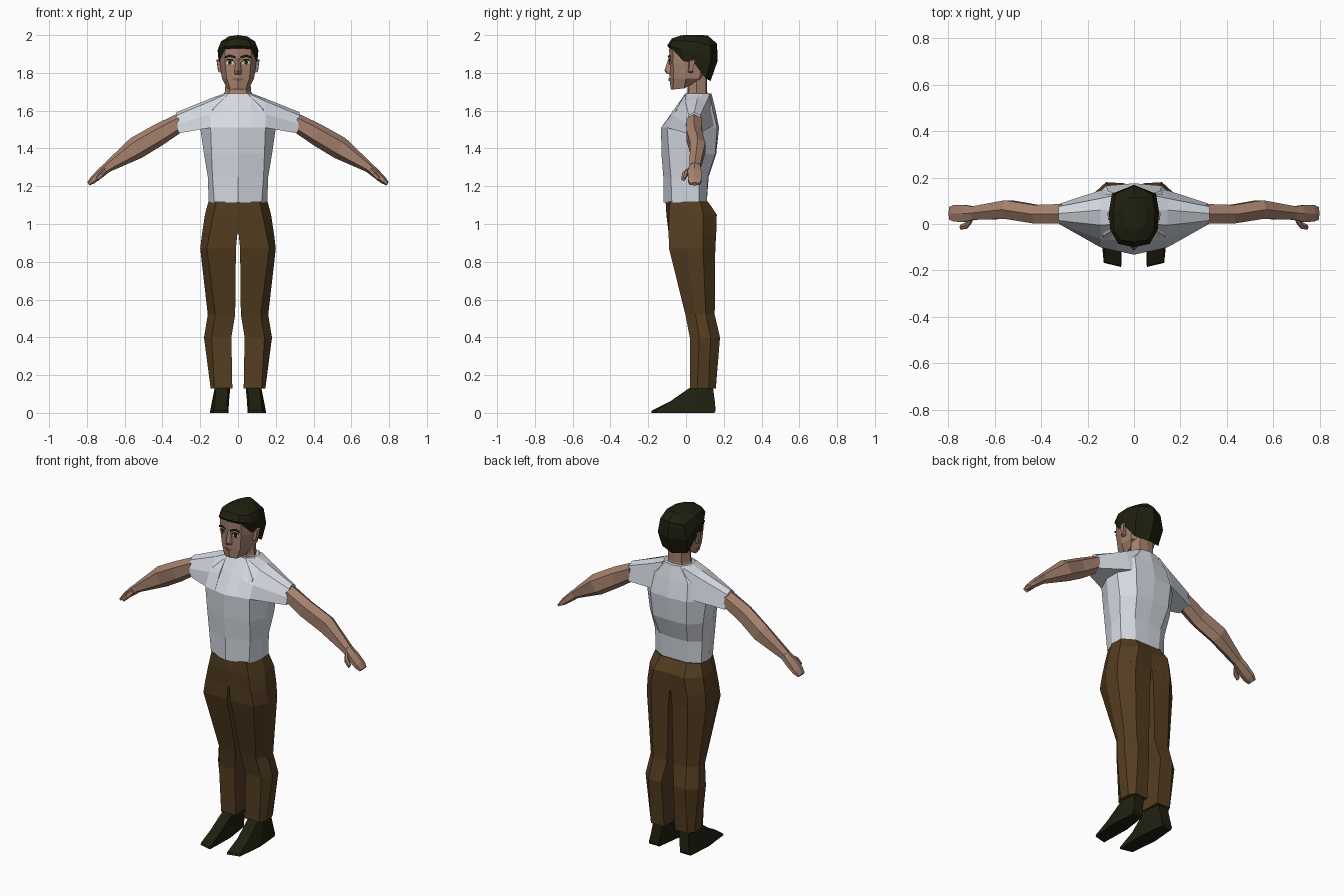
import bpy, bmesh, math


def material(name, rgb):
    m = bpy.data.materials.new(name)
    m.diffuse_color = (*rgb, 1)
    return m


SKIN = material("skin", (0.38, 0.22, 0.155))
LIP = material("lip", (0.24, 0.12, 0.085))
SHIRT = material("shirt_white", (0.66, 0.70, 0.76))
TROUSER = material("trouser_brown", (0.088, 0.047, 0.015))
DARK = material("hair_and_shoe_dark", (0.014, 0.014, 0.005))
WHITE = material("eye_white", (0.6, 0.62, 0.5))
PUPIL = material("pupil", (0.01, 0.012, 0.008))


def finish(name, bm, mat):
    """Turn a right-hand bmesh into a flat-shaded object mirrored in x."""
    bmesh.ops.recalc_face_normals(bm, faces=bm.faces)
    me = bpy.data.meshes.new(name)
    bm.to_mesh(me)
    bm.free()
    me.materials.append(mat)
    ob = bpy.data.objects.new(name, me)
    bpy.context.collection.objects.link(ob)
    mod = ob.modifiers.new("mirror", 'MIRROR')
    mod.use_clip = True
    mod.merge_threshold = 0.0005
    return ob


def loft(name, rings, mat, half=False, caps=True):
    """Skin a list of rings; half rings run from front centre to back centre."""
    bm = bmesh.new()
    rows = [[bm.verts.new(p) for p in r] for r in rings]
    n = len(rows[0])
    for a, b in zip(rows, rows[1:]):
        for i in range(n - 1 if half else n):
            j = (i + 1) % n
            bm.faces.new((a[i], a[j], b[j], b[i]))
    if caps:
        bm.faces.new(rows[0])
        bm.faces.new(rows[-1])
    ob = finish(name, bm, mat)
    if half:
        # make the open half point outwards
        bm = bmesh.new()
        bm.from_mesh(ob.data)
        side = max(bm.faces, key=lambda f: f.calc_center_median().x)
        if side.normal.x < 0:
            bmesh.ops.reverse_faces(bm, faces=bm.faces)
        bm.to_mesh(ob.data)
        bm.free()
    return ob


def level(z, *xy):
    return [(x, y, z) for x, y in xy]


def patch(name, xz, y0, slope, mat):
    """Thin painted plate lying on the face, facing forward."""
    bm = bmesh.new()
    f = bm.faces.new([bm.verts.new((x, y0 + slope * x, z)) for x, z in xz])
    f.normal_update()
    flip = f.normal.y > 0
    ob = finish(name, bm, mat)
    if (ob.data.polygons[0].normal.y > 0):
        ob.data.flip_normals()
    return ob


# Shirt body
loft("shirt_body", [
    level(1.115, (0, -.118), (.125, -.075), (.155, .0), (.15, .07), (.08, .11), (0, .11)),
    level(1.25, (0, -.12), (.135, -.08), (.16, .0), (.155, .07), (.09, .115), (0, .12)),
    level(1.37, (0, -.13), (.14, -.09), (.18, .0), (.175, .09), (.11, .155), (0, .16)),
    level(1.51, (0, -.132), (.145, -.10), (.2, .01), (.195, .09), (.12, .165), (0, .175)),
    level(1.61, (0, -.06), (.13, -.05), (.17, .02), (.165, .09), (.11, .14), (0, .155)),
    level(1.69, (0, -.005), (.05, .0), (.08, .03), (.08, .085), (.05, .125), (0, .135)),
], SHIRT, half=True)

# Sleeves
loft("sleeve", [
    [(.07, -.07, 1.6), (.07, .0, 1.685), (.07, .06, 1.692), (.07, .125, 1.685),
     (.07, .15, 1.52), (.07, -.118, 1.51)],
    [(.145, -.065, 1.58), (.145, -.005, 1.65), (.145, .06, 1.665), (.145, .11, 1.65),
     (.145, .145, 1.52), (.145, -.1, 1.51)],
    [(.322, .0, 1.53), (.325, .015, 1.575), (.325, .045, 1.592), (.325, .075, 1.575),
     (.318, .088, 1.49), (.315, .005, 1.48)],
], SHIRT)


# Arms: hexagonal sections leaning with the arm
def section(x, y, z, hy, hz, lean):
    shape = ((0, 1), (1, .55), (1, -.55), (0, -1), (-1, -.55), (-1, .55))
    return [(x + lean * v, y + hy * u, z + hz * v) for u, v in shape]


loft("arm", [
    section(.312, .044, 1.533, .042, .053, .004),
    section(.42, .042, 1.472, .04, .055, .02),
    section(.54, .062, 1.402, .04, .052, .03),
    section(.69, .047, 1.302, .029, .025, .012),
], SKIN)
loft("hand", [
    section(.685, .047, 1.305, .028, .024, .012),
    section(.725, .045, 1.272, .036, .022, .012),
    section(.77, .046, 1.232, .036, .016, .01),
    section(.792, .046, 1.212, .027, .008, .006),
], SKIN)
loft("thumb", [
    section(.70, .022, 1.286, .016, .014, .006),
    section(.72, -.006, 1.265, .014, .014, .006),
    section(.745, -.014, 1.238, .01, .01, .005),
], SKIN)

# Trousers: hips then legs
SEAT = ((.15, -.092), (.19, -.01), (.19, .09), (.12, .16))
loft("trouser_hips", [
    level(1.12, (0, -.108), (.115, -.085), (.156, .0), (.152, .075), (.085, .115), (0, .115)),
    level(1.05, (0, -.104), (.13, -.09), (.175, .0), (.175, .09), (.1, .163), (0, .15)),
    level(.95, (0, -.09), *SEAT, (0, .15)),
], TROUSER, half=True)
loft("trouser_leg", [
    level(.951, (.003, -.09), *SEAT, (.003, .15)),
    level(.87, (.011, -.088), (.165, -.09), (.2, .0), (.195, .09), (.12, .155), (.011, .15)),
    level(.52, (.015, .0), (.12, -.003), (.16, .05), (.158, .105), (.11, .152), (.02, .15)),
    level(.40, (.035, .02), (.14, .02), (.18, .07), (.175, .13), (.12, .18), (.04, .175)),
    level(.13, (.03, .02), (.125, .02), (.145, .06), (.14, .12), (.12, .158), (.035, .155)),
], TROUSER)

# Shoes
loft("shoe", [
    level(0, (.055, -.185), (.13, -.167), (.147, .0), (.135, .15), (.07, .15), (.05, .0)),
    level(.012, (.055, -.18), (.13, -.162), (.147, .0), (.135, .157), (.07, .157), (.05, .0)),
    level(.06, (.058, -.085), (.123, -.08), (.138, .03), (.125, .153), (.065, .153), (.048, .03)),
    level(.14, (.05, .03), (.115, .03), (.122, .06), (.115, .142), (.05, .142), (.04, .06)),
], DARK)

# Neck
loft("neck", [
    level(1.675, (0, .0), (.055, .012), (.082, .05), (.05, .11), (0, .118)),
    level(1.70, (0, .008), (.045, .015), (.07, .055), (.045, .105), (0, .112)),
    level(1.79, (0, .01), (.04, .015), (.062, .055), (.045, .105), (0, .11)),
], SKIN, half=True)

# Head
chin = [(0, -.08, 1.712), (.04, -.07, 1.712), (.058, -.01, 1.718), (.05, .04, 1.745), (0, .06, 1.75)]
loft("head", [
    [(0, y, z + .004) for x, y, z in chin],
    chin,
    level(1.77, (0, -.088), (.06, -.065), (.085, .0), (.08, .07), (0, .1)),
    level(1.85, (0, -.085), (.068, -.068), (.096, .0), (.09, .09), (0, .14)),
    level(1.93, (0, -.09), (.07, -.07), (.095, .0), (.088, .1), (0, .15)),
], SKIN, half=True, caps=False)

# Hair cap with sideburns
loft("hair", [
    [(0, -.09, 1.932), (.068, -.072, 1.925), (.098, -.012, 1.86), (.102, .04, 1.855),
     (.083, .105, 1.77), (0, .13, 1.757)],
    [(0, -.1, 1.945), (.068, -.085, 1.94), (.102, -.025, 1.925), (.108, .05, 1.92),
     (.095, .13, 1.86), (0, .168, 1.865)],
    [(0, -.075, 1.982), (.055, -.07, 1.972), (.085, -.03, 1.968), (.09, .05, 1.967),
     (.078, .13, 1.945), (0, .164, 1.955)],
    [(0, -.03, 1.997), (.035, -.02, 1.994), (.05, .02, 1.993), (.047, .07, 1.992),
     (.03, .11, 1.99), (0, .115, 1.998)],
    [(0, y, 2.0) for y in (-.01, .0, .02, .06, .08, .09)],
], DARK, half=True, caps=False)

# Ears
loft("ear", [
    [(.085, .01, 1.80), (.085, .012, 1.87), (.085, .045, 1.87), (.085, .035, 1.80)],
    [(.104, .015, 1.805), (.112, .02, 1.865), (.114, .05, 1.87), (.106, .035, 1.81)],
], SKIN)

# Nose
loft("nose", [
    [(0, -.092, 1.88), (.008, -.085, 1.88), (.009, -.075, 1.88)],
    [(0, -.114, 1.812), (.014, -.1, 1.808), (.022, -.075, 1.805)],
    [(0, -.104, 1.796), (.012, -.095, 1.794), (.02, -.075, 1.792)],
    [(0, -.08, 1.79), (.008, -.08, 1.79), (.012, -.07, 1.79)],
], SKIN, half=True, caps=False)

# Painted face details
patch("eye_white", [(.02, 1.85), (.034, 1.842), (.055, 1.845), (.064, 1.856), (.05, 1.869), (.03, 1.866)],
      -.093, .26, WHITE)
patch("pupil", [(.036, 1.844), (.05, 1.845), (.053, 1.857), (.049, 1.868), (.036, 1.867), (.033, 1.855)],
      -.096, .26, PUPIL)
patch("upper_lid", [(.018, 1.857), (.035, 1.866), (.052, 1.868), (.068, 1.858), (.056, 1.875), (.03, 1.873)],
      -.098, .26, DARK)
patch("eyebrow", [(.014, 1.876), (.045, 1.885), (.07, 1.876), (.068, 1.888), (.045, 1.898), (.014, 1.888)],
      -.1, .28, DARK)
patch("lips", [(0, 1.757), (.018, 1.759), (.032, 1.766), (.016, 1.773), (0, 1.771)],
      -.093, .39, LIP)
